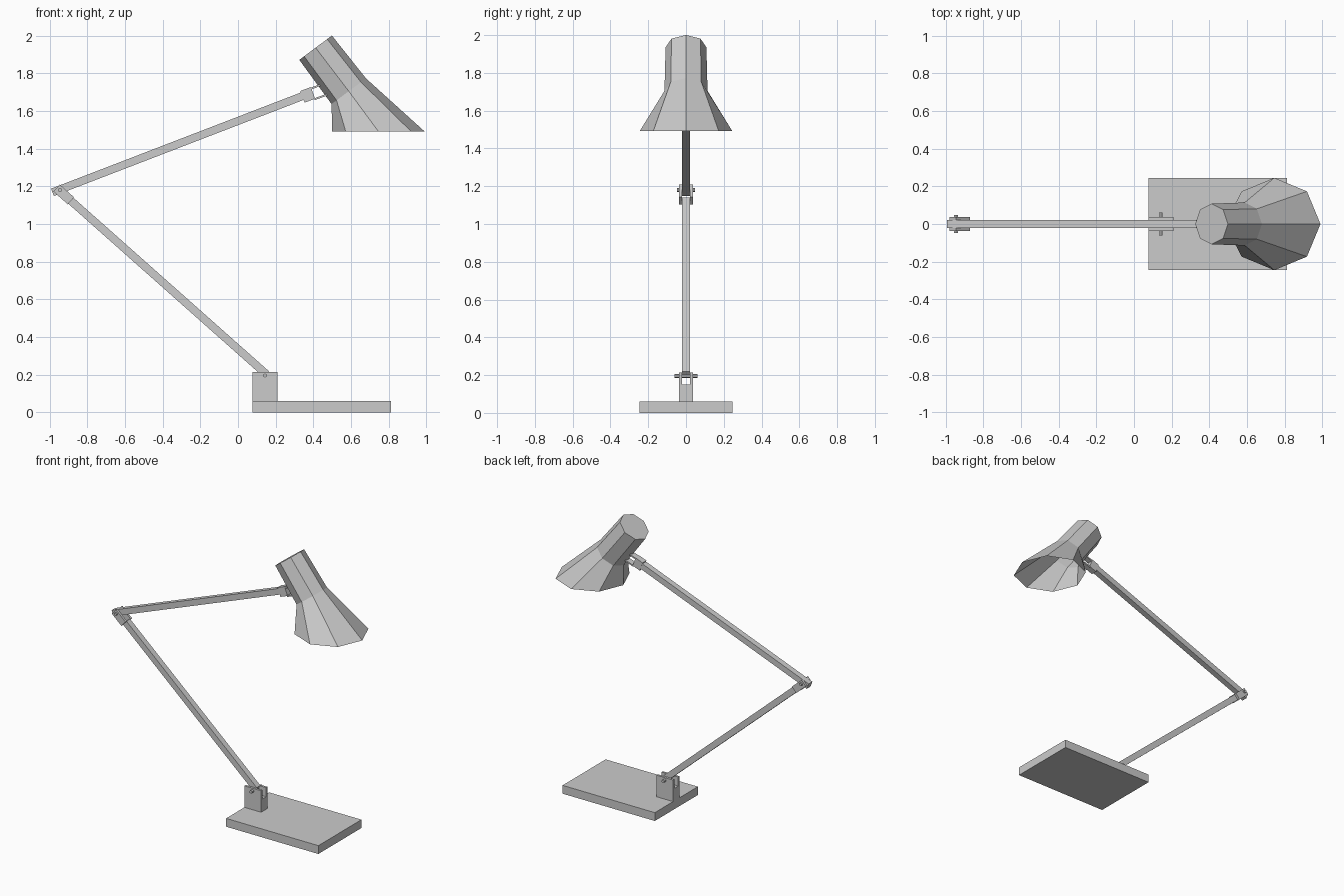
import bpy, bmesh, math
from mathutils import Vector, Matrix

if "Cube" in bpy.data.objects:
    bpy.data.objects.remove(bpy.data.objects["Cube"], do_unlink=True)

grey = bpy.data.materials.new("light_grey")
grey.use_nodes = True
colour = (0.6, 0.6, 0.6, 1)
grey.diffuse_color = colour
grey.node_tree.nodes["Principled BSDF"].inputs["Base Color"].default_value = colour


def add(name, bm):
    bmesh.ops.recalc_face_normals(bm, faces=bm.faces)
    mesh = bpy.data.meshes.new(name)
    bm.to_mesh(mesh)
    bm.free()
    mesh.materials.append(grey)
    obj = bpy.data.objects.new(name, mesh)
    bpy.context.collection.objects.link(obj)
    return obj


def bar(name, start, end, depth, thick, y=0):
    """Box running between two (x, z) points, depth across y."""
    a, b = Vector((start[0], y, start[1])), Vector((end[0], y, end[1]))
    along = b - a
    angle = math.atan2(along.z, along.x)
    bm = bmesh.new()
    bmesh.ops.create_cube(bm, size=1, matrix=(
        Matrix.Translation((a + b) / 2) @ Matrix.Rotation(-angle, 4, 'Y')
        @ Matrix.Diagonal((along.length, depth, thick, 1))))
    return add(name, bm)


def pin(name, x, z, half, radius):
    bm = bmesh.new()
    bmesh.ops.create_cone(bm, cap_ends=True, segments=6, radius1=radius, radius2=radius,
                          depth=2 * half, matrix=Matrix.Translation((x, 0, z))
                          @ Matrix.Rotation(math.pi / 2, 4, 'X'))
    return add(name, bm)


# Base and slotted bracket
bar("base", (0.077, 0.03), (0.812, 0.03), 0.49, 0.06)
bar("bracket_block", (0.077, 0.105), (0.21, 0.105), 0.074, 0.09)
for side, s in (("left", 1), ("right", -1)):
    bar(side + "_bracket_cheek", (0.077, 0.1825), (0.21, 0.1825), 0.016, 0.065, s * 0.029)
pin("base_pin", 0.143, 0.196, 0.06, 0.011)

# Arms
bar("lower_arm", (0.15, 0.203), (-0.889, 1.125), 0.042, 0.042)
bar("upper_arm", (-0.985, 1.168), (0.345, 1.68), 0.042, 0.042)

# Elbow fork: a plate on each side of the arms
for side, s in (("left", 1), ("right", -1)):
    bar(side + "_elbow_plate", (-0.887, 1.123), (-0.963, 1.191), 0.016, 0.05, s * 0.029)
pin("elbow_pin", -0.945, 1.18, 0.048, 0.011)

# Head joint: block with two prongs reaching the shade
bar("head_block", (0.342, 1.675), (0.398, 1.696), 0.044, 0.066)
bar("upper_prong", (0.385, 1.718), (0.47, 1.75), 0.042, 0.01)
bar("lower_prong", (0.405, 1.662), (0.49, 1.693), 0.042, 0.01)

# Eight-sided shade: tilted cap and neck rings, level open rim
tilt = math.atan2(0.128, 0.172)
rings = [(0.412, 1.936, 0.108, tilt), (0.588, 1.705, 0.114, tilt), (0.745, 1.492, 0.245, 0)]
bm = bmesh.new()
loops = []
for cx, cz, r, t in rings:
    loop = []
    for i in range(8):
        a = i * math.pi / 4
        u = r * math.cos(a)
        loop.append(bm.verts.new((cx + u * math.cos(t), r * math.sin(a), cz + u * math.sin(t))))
    loops.append(loop)
for upper, lower in zip(loops, loops[1:]):
    for i in range(8):
        j = (i + 1) % 8
        bm.faces.new((upper[i], upper[j], lower[j], lower[i]))
bm.faces.new(loops[0])
add("shade", bm)
